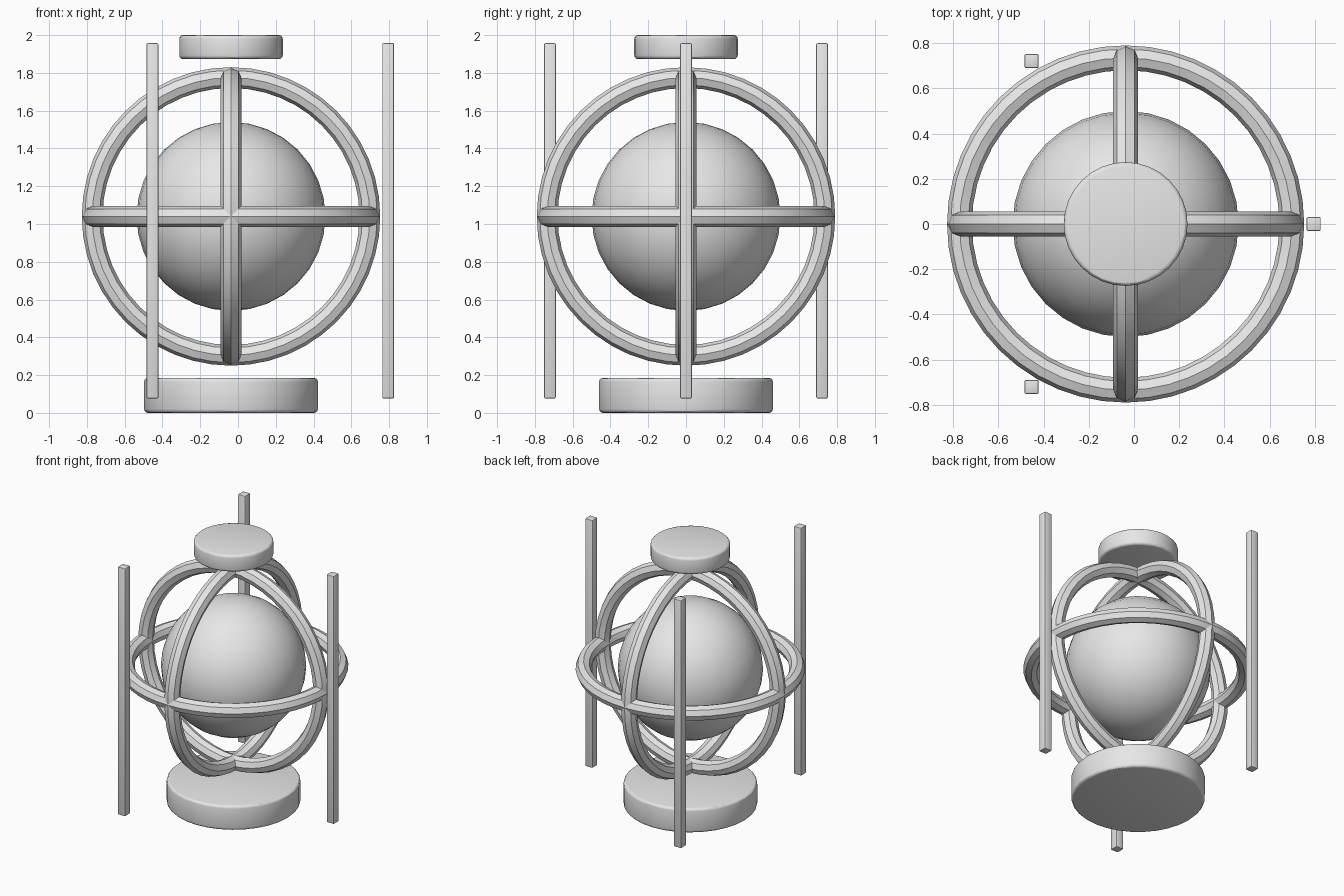
import bpy, math

if "Cube" in bpy.data.objects:
    bpy.data.objects.remove(bpy.data.objects["Cube"])

CX, CZ = -0.037, 1.04      # shared vertical axis and globe height

grey = bpy.data.materials.new("light_grey")
grey.diffuse_color = (0.8, 0.8, 0.8, 1)
grey.use_nodes = True
grey.node_tree.nodes["Principled BSDF"].inputs["Base Color"].default_value = grey.diffuse_color


def finish(name, bevel=0, segments=2):
    ob = bpy.context.object
    ob.name = name
    ob.data.materials.append(grey)
    if bevel:
        bpy.ops.object.transform_apply(location=False, rotation=False, scale=True)
        mod = ob.modifiers.new("bevel", "BEVEL")
        mod.width, mod.segments = bevel, segments
        mod.limit_method, mod.angle_limit = "ANGLE", math.radians(40)
        bpy.ops.object.modifier_apply(modifier=mod.name)
    bpy.ops.object.shade_smooth_by_angle(angle=math.radians(30))
    return ob


def disc(name, radius, z0, z1):
    bpy.ops.mesh.primitive_cylinder_add(vertices=32, radius=radius, depth=z1 - z0,
                                        location=(CX, 0, (z0 + z1) / 2))
    finish(name, 0.02, 3)


# Base plate and top cap
disc("base", 0.46, 0.0, 0.185)
disc("top_cap", 0.274, 1.873, 2.0)

# Central globe
bpy.ops.mesh.primitive_uv_sphere_add(segments=32, ring_count=16, radius=0.5,
                                     location=(CX, 0, CZ))
finish("globe")

# Three crossing rings with octagonal section
for name, rot in (("equator_ring", (0, 0, 0)),
                  ("front_ring", (math.pi / 2, 0, 0)),
                  ("side_ring", (0, math.pi / 2, 0))):
    bpy.ops.mesh.primitive_torus_add(major_segments=48, minor_segments=8,
                                     major_radius=0.735, minor_radius=0.055,
                                     location=(CX, 0, CZ), rotation=rot)
    finish(name)

# Three upright square rods spaced evenly around the rings
for i in range(3):
    a = i * math.tau / 3
    bpy.ops.mesh.primitive_cube_add(size=1, location=(CX + 0.832 * math.cos(a),
                                                      0.832 * math.sin(a), 1.017))
    bpy.context.object.scale = (0.062, 0.062, 1.88)
    finish(f"rod_{i + 1}", 0.006, 2)
